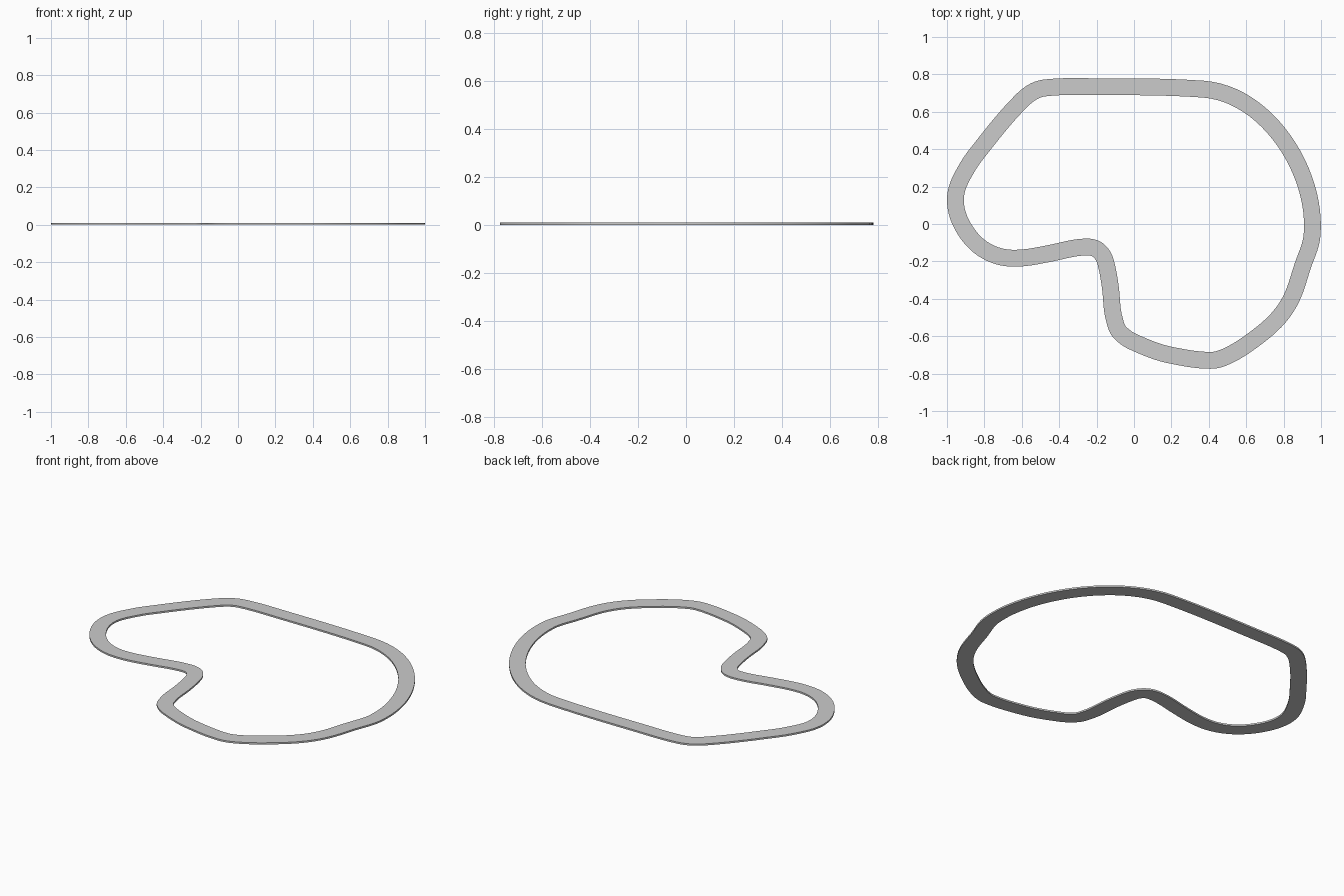
import bpy, bmesh, math
from mathutils import Vector
from mathutils.geometry import interpolate_bezier

if "Cube" in bpy.data.objects:
    bpy.data.objects.remove(bpy.data.objects["Cube"])

WIDTH, THICK, STEPS = 0.09, 0.01, 8

# Centre line of the circuit, clockwise: x, y, heading in degrees
PATH = [
    (-0.48, 0.727, 7), (-0.2, 0.734, 0), (0.37, 0.721, -4),
    (0.952, -0.06, -95), (0.90, -0.23, -108), (0.83, -0.42, -119),
    (0.66, -0.603, -143), (0.50, -0.705, -155), (0.41, -0.729, 180),
    (0.20, -0.702, 169), (0.0, -0.632, 156), (-0.075, -0.58, 134),
    (-0.105, -0.51, 106), (-0.125, -0.35, 97), (-0.15, -0.21, 104),
    (-0.185, -0.146, 135), (-0.25, -0.123, 180), (-0.45, -0.157, 191),
    (-0.64, -0.183, 180), (-0.77, -0.155, 155), (-0.905, -0.03, 122),
    (-0.955, 0.13, 90), (-0.89, 0.305, 60), (-0.81, 0.415, 52),
    (-0.60, 0.66, 45),
]


def heading(deg):
    a = math.radians(deg)
    return Vector((math.cos(a), math.sin(a), 0))


# Smooth centre line from bezier pieces
pts = []
for (x0, y0, a0), (x1, y1, a1) in zip(PATH, PATH[1:] + PATH[:1]):
    p, q = Vector((x0, y0, 0)), Vector((x1, y1, 0))
    h = (q - p).length * 0.35
    n = 24 if (q - p).length > 0.8 else STEPS
    pts += interpolate_bezier(p, p + heading(a0) * h, q - heading(a1) * h, q, n + 1)[:-1]

# Sweep a flat rectangular section along the closed centre line
bm = bmesh.new()
rings = []
for i, p in enumerate(pts):
    t = (pts[(i + 1) % len(pts)] - pts[i - 1]).normalized()
    side = Vector((-t.y, t.x, 0)) * WIDTH / 2
    up = Vector((0, 0, THICK))
    rings.append([bm.verts.new(v) for v in (p + side, p - side, p - side + up, p + side + up)])
for i, a in enumerate(rings):
    b = rings[(i + 1) % len(rings)]
    for k in range(4):
        j = (k + 1) % 4
        bm.faces.new((a[k], a[j], b[j], b[k]))
bmesh.ops.recalc_face_normals(bm, faces=bm.faces)

mesh = bpy.data.meshes.new("track_loop")
bm.to_mesh(mesh)
bm.free()
track = bpy.data.objects.new("track_loop", mesh)
bpy.context.collection.objects.link(track)
bpy.context.view_layer.objects.active = track
track.select_set(True)
bpy.ops.object.shade_smooth_by_angle()
